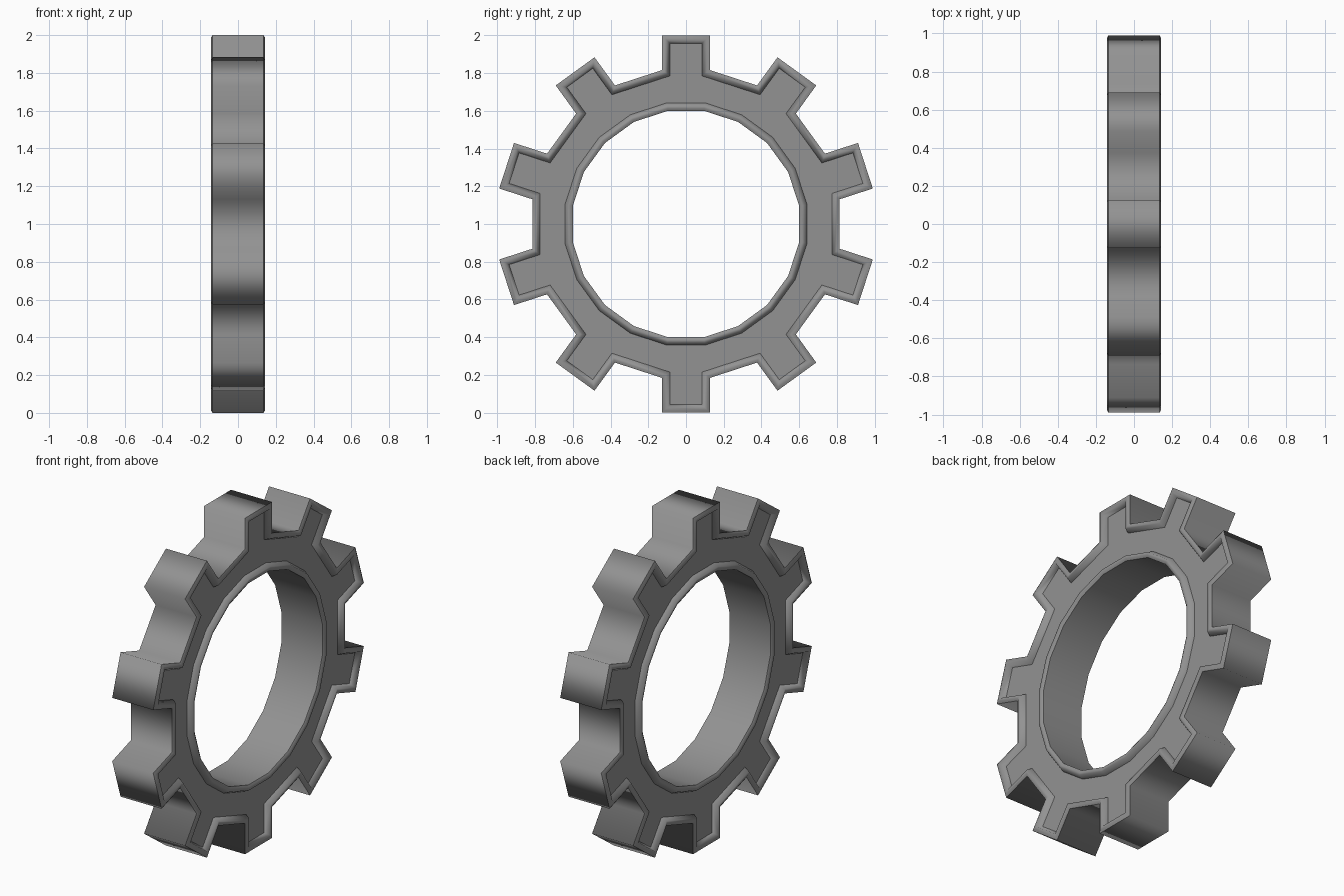
import bpy, bmesh
from math import sin, cos, pi, radians

if "Cube" in bpy.data.objects:
    bpy.data.objects.remove(bpy.data.objects["Cube"])

TEETH = 10
HALF_W, TIP, ROOT, HOLE = 0.127, 1.0, 0.815, 0.6   # tooth half width, tip, valley and hole distances
HALF_T = 0.143                                     # half thickness
A = radians(18)

bm = bmesh.new()


def ring(points, x):
    """Repeat a few (y, z) points around the axle."""
    verts = []
    for k in range(TEETH):
        a = 2 * pi * k / TEETH
        for y, z in points:
            verts.append(bm.verts.new((x, y * cos(a) + z * sin(a),
                                       1 + z * cos(a) - y * sin(a))))
    return verts


def outer(inset, x):
    h, t, r = HALF_W - inset, TIP - inset, ROOT - inset
    z = (r - h * sin(A)) / cos(A)
    return ring([(-h, z), (-h, t), (h, t), (h, z)], x)


def inner(inset, x):
    r = (HOLE + inset) / cos(A / 2)
    return ring([(-r * sin(A / 2), r * cos(A / 2)), (r * sin(A / 2), r * cos(A / 2))], x)


def bridge(a, b):
    n = len(a)
    for i in range(n):
        j = (i + 1) % n
        bm.faces.new((a[i], a[j], b[j], b[i]))


def sharpen(loop):
    for i, v in enumerate(loop):
        bm.edges.get((v, loop[(i + 1) % len(loop)])).smooth = False


# rounded raised rims around the teeth and hole, with a sunken face on each side
edges = []
for s in (-1, 1):
    steps = [(0, HALF_T - 0.008), (0.013, HALF_T), (0.028, HALF_T), (0.042, HALF_T - 0.03)]
    outs = [outer(d, s * x) for d, x in steps]
    ins = [inner(d, s * x) for d, x in steps]
    for i in range(3):
        bridge(outs[i], outs[i + 1])
        bridge(ins[i], ins[i + 1])
    o, n = outs[-1], ins[-1]
    for k in range(TEETH):
        p, q, m = 4 * k, 2 * k, (k + 1) % TEETH
        bm.faces.new(o[p:p + 4])
        bm.faces.new((o[p], o[p + 3], n[q + 1], n[q]))
        bm.faces.new((o[p + 3], o[4 * m], n[2 * m], n[q + 1]))
    for loop in (outs[0], ins[0], o, n):
        sharpen(loop)
    edges.append((outs[0], ins[0]))

# outer tooth walls and hole wall
bridge(edges[0][0], edges[1][0])
bridge(edges[0][1], edges[1][1])
bmesh.ops.recalc_face_normals(bm, faces=bm.faces)
for f in bm.faces:
    f.smooth = True

mesh = bpy.data.meshes.new("gear_ring")
bm.to_mesh(mesh)
bm.free()

# dark grey metal
metal = bpy.data.materials.new("dark_metal")
metal.diffuse_color = (0.29, 0.29, 0.29, 1)
metal.use_nodes = True
metal.node_tree.nodes["Principled BSDF"].inputs["Base Color"].default_value = metal.diffuse_color
mesh.materials.append(metal)
bpy.context.collection.objects.link(bpy.data.objects.new("gear_ring", mesh))
